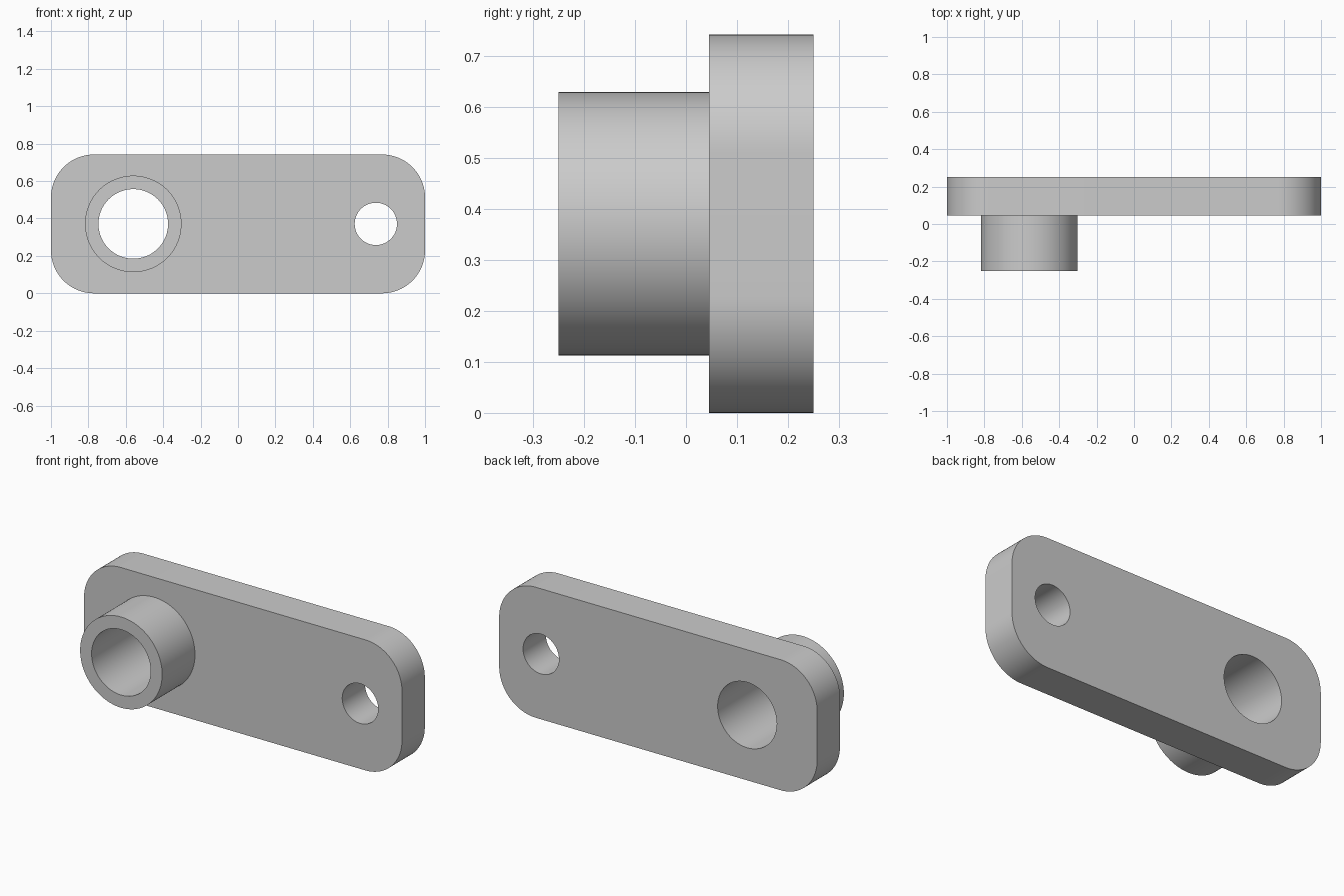
import bpy, bmesh
from math import sin, cos, pi

if "Cube" in bpy.data.objects:
    bpy.data.objects.remove(bpy.data.objects["Cube"], do_unlink=True)

LENGTH, HEIGHT, CORNER = 2.0, 0.742, 0.23
MID = HEIGHT / 2
FRONT, FACE, BACK = -0.25, 0.045, 0.25
BOSS_X, PIN_X = -0.56, 0.737

grey = bpy.data.materials.new("light_grey")
grey.use_nodes = True
colour = (0.6, 0.6, 0.6, 1)
grey.diffuse_color = colour
grey.node_tree.nodes["Principled BSDF"].inputs["Base Color"].default_value = colour


def circle(x, radius, count=96):
    return [(x + radius * cos(2 * pi * i / count), MID + radius * sin(2 * pi * i / count))
            for i in range(count)]


def rounded_rectangle(steps=24):
    points = []
    for quarter, (sx, sz) in enumerate([(1, 1), (-1, 1), (-1, -1), (1, -1)]):
        cx = sx * (LENGTH / 2 - CORNER)
        cz = MID + sz * (MID - CORNER)
        for i in range(steps + 1):
            a = (quarter + i / steps) * pi / 2
            points.append((cx + CORNER * cos(a), cz + CORNER * sin(a)))
    return points


def extruded(name, loops, y0, y1, open_back=False):
    """Fill an outline with holes in the xz plane and extrude it along y."""
    bm = bmesh.new()
    for loop in loops:
        verts = [bm.verts.new((x, y0, z)) for x, z in loop]
        for a, b in zip(verts, verts[1:] + verts[:1]):
            bm.edges.new((a, b))
    bmesh.ops.triangle_fill(bm, use_beauty=True, use_dissolve=False, edges=bm.edges[:])
    result = bmesh.ops.extrude_face_region(bm, geom=bm.faces[:], use_keep_orig=True)
    moved = [g for g in result["geom"] if isinstance(g, bmesh.types.BMVert)]
    bmesh.ops.translate(bm, verts=moved, vec=(0, y1 - y0, 0))
    bmesh.ops.recalc_face_normals(bm, faces=bm.faces[:])
    if open_back:
        hidden = [f for f in bm.faces if all(abs(v.co.y - y1) < 1e-5 for v in f.verts)]
        bmesh.ops.delete(bm, geom=hidden, context="FACES_ONLY")
    mesh = bpy.data.meshes.new(name)
    bm.to_mesh(mesh)
    bm.free()
    mesh.materials.append(grey)
    obj = bpy.data.objects.new(name, mesh)
    bpy.context.collection.objects.link(obj)
    bpy.ops.object.select_all(action="DESELECT")
    obj.select_set(True)
    bpy.context.view_layer.objects.active = obj
    bpy.ops.object.shade_smooth_by_angle(angle=pi / 6)
    return obj


# Flat link plate with the large bore and the small pin hole
bore = circle(BOSS_X, 0.186)
extruded("link_plate", [rounded_rectangle(), bore, circle(PIN_X, 0.113)], FACE, BACK)

# Tubular boss standing on the front of the plate, sharing its bore
extruded("boss_tube", [circle(BOSS_X, 0.258), bore], FRONT, FACE, open_back=True)
